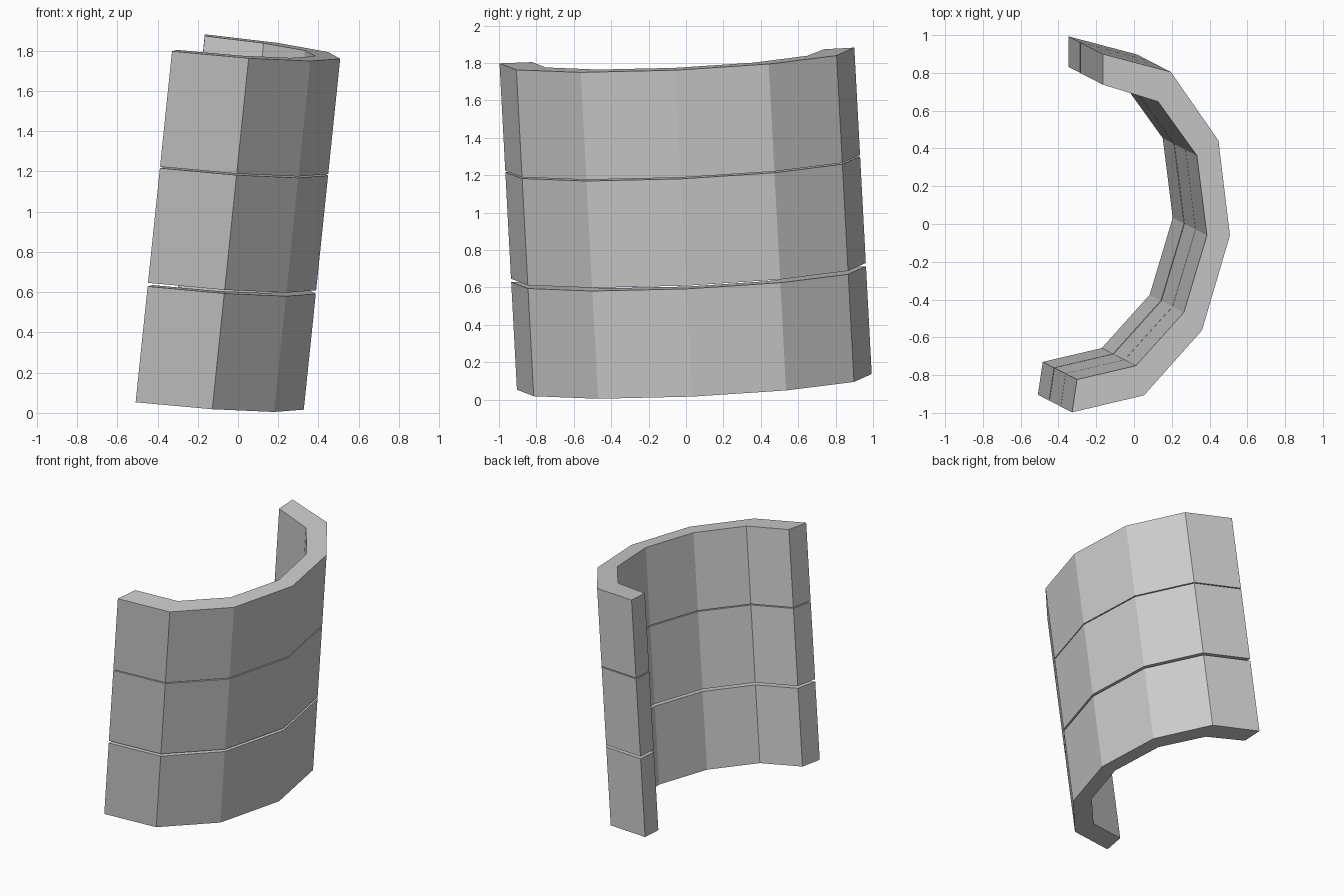
import bpy, bmesh
from mathutils import Vector

if "Cube" in bpy.data.objects:
    bpy.data.objects.remove(bpy.data.objects["Cube"])

# Cross-section of the curved wall, as seen on the top rim (x, y)
OUTER = [(-0.165, 0.90), (0.195, 0.805), (0.447, 0.442), (0.508, -0.06),
         (0.36, -0.563), (0.053, -0.907), (-0.328, -0.997)]
INNER = [(-0.165, 0.738), (0.127, 0.648), (0.333, 0.362), (0.386, -0.06),
         (0.264, -0.468), (0.01, -0.75), (-0.302, -0.823)]
AXIS = Vector((0.181, -0.093, 1.745))  # leaning direction, bottom rim to top rim


def ring(bm, t):
    """Cross-section square to the leaning axis at height fraction t."""
    verts = []
    for x, y in OUTER + INNER[::-1]:
        z = 1.817 - (AXIS.x * x + AXIS.y * y) / AXIS.z
        verts.append(bm.verts.new(Vector((x, y, z)) - AXIS * (1 - t)))
    return verts


def wall_panel(name, t0, t1):
    bm = bmesh.new()
    low, high = ring(bm, t0), ring(bm, t1)
    n, k = len(low), len(OUTER)
    for i in range(n):
        j = (i + 1) % n
        bm.faces.new((low[i], low[j], high[j], high[i]))
    for r in (low, high):
        for i in range(k - 1):
            bm.faces.new((r[i], r[i + 1], r[n - 2 - i], r[n - 1 - i]))
    bmesh.ops.recalc_face_normals(bm, faces=bm.faces)
    mesh = bpy.data.meshes.new(name)
    bm.to_mesh(mesh)
    bm.free()
    bpy.context.collection.objects.link(bpy.data.objects.new(name, mesh))


# Three stacked panels separated by thin gaps
for name, t0, t1 in (("lower_panel", 0.0, 0.330),
                     ("middle_panel", 0.340, 0.667),
                     ("upper_panel", 0.671, 1.0)):
    wall_panel(name, t0, t1)
